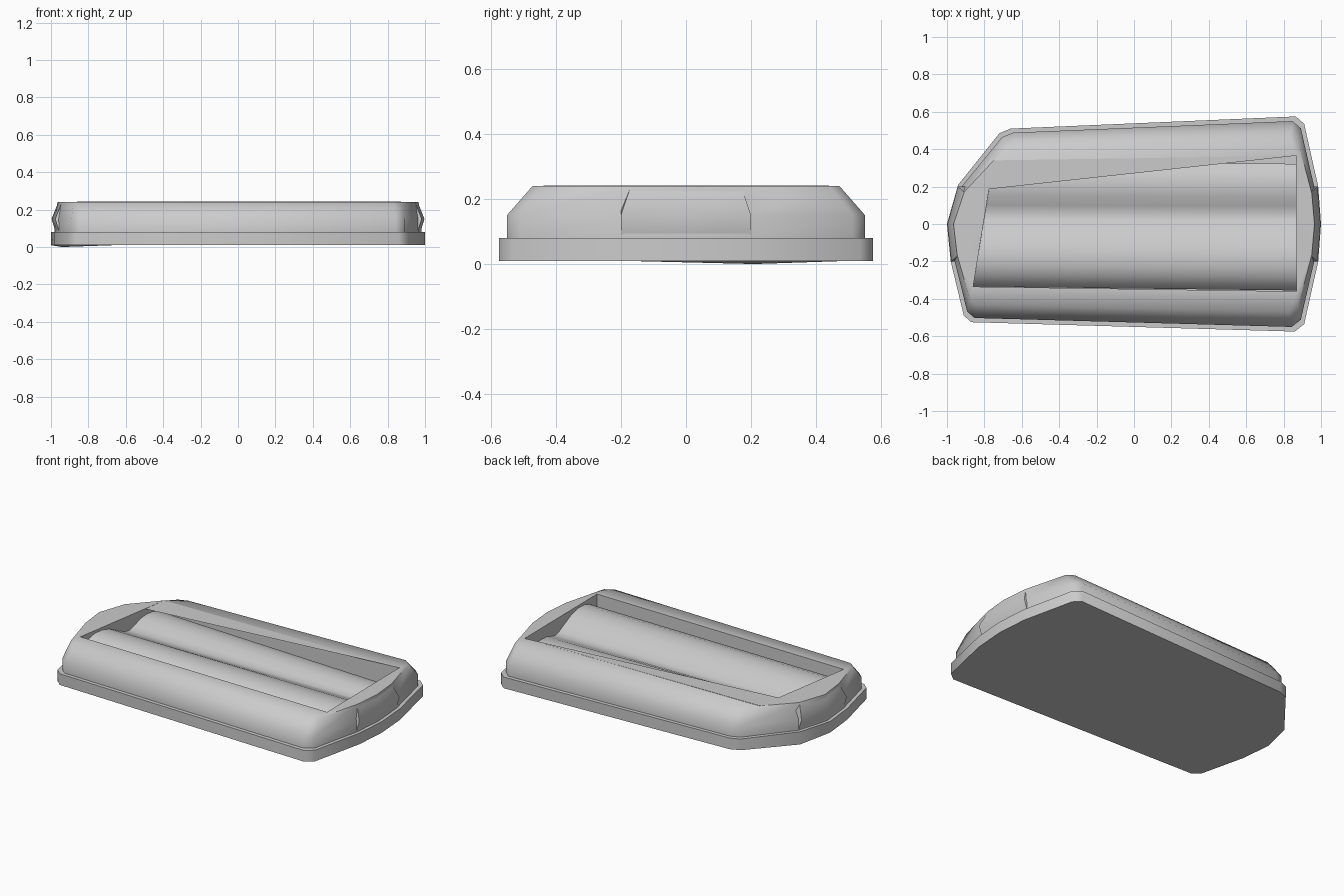
import bpy
import bmesh
import math

cube = bpy.data.objects.get("Cube")
if cube:
    bpy.data.objects.remove(cube, do_unlink=True)

grey = bpy.data.materials.new("light_grey")
grey.use_nodes = True
grey.diffuse_color = (0.6, 0.6, 0.6, 1)
grey.node_tree.nodes["Principled BSDF"].inputs["Base Color"].default_value = (0.6, 0.6, 0.6, 1)


def finish(bm, name, angle):
    """Turn a bmesh into a named, smooth shaded grey object."""
    bmesh.ops.recalc_face_normals(bm, faces=bm.faces)
    mesh = bpy.data.meshes.new(name)
    bm.to_mesh(mesh)
    bm.free()
    mesh.materials.append(grey)
    obj = bpy.data.objects.new(name, mesh)
    bpy.context.collection.objects.link(obj)
    bpy.ops.object.select_all(action='DESELECT')
    obj.select_set(True)
    bpy.context.view_layer.objects.active = obj
    bpy.ops.object.shade_smooth_by_angle(angle=math.radians(angle))
    return obj


def ring(bm, points):
    return [bm.verts.new(p) for p in points]


def skin(bm, a, b, closed=True):
    """Join two rings of equal length with quads."""
    n = len(a)
    for i in range(n if closed else n - 1):
        j = (i + 1) % n
        bm.faces.new((a[i], a[j], b[j], b[i]))


def loop_edges(bm, verts):
    result = []
    for a, b in zip(verts, verts[1:] + verts[:1]):
        result.append(bm.edges.get((a, b)) or bm.edges.new((a, b)))
    return result


# Plan outline, counter-clockwise from the right tip
outline = [(-1.0, 0), (-0.98, -0.2), (-0.91, -0.49), (-0.87, -0.525),
           (0.86, -0.575), (0.91, -0.535), (0.985, -0.2), (1.0, 0),
           (0.985, 0.2), (0.91, 0.535), (0.865, 0.575), (-0.66, 0.51),
           (-0.72, 0.49), (-0.94, 0.21)]
outline[-3:-1] = [(-0.66, 0.51), (-0.72, 0.485)]


def level(sx, sy, z):
    return [(x * sx, y * sy, z) for x, y in outline]


# Base plate, its underside dipping slightly at one corner
bm = bmesh.new()
low = ring(bm, level(1, 1, 0.01))
low[-1].co.z = 0
high = ring(bm, level(1, 1, 0.08))
skin(bm, low, high)
bm.faces.new(low)
bm.faces.new(high)
finish(bm, "base_plate", 50)

# Upper shell with bevelled sides and a sunken tray
bm = bmesh.new()
foot = ring(bm, level(0.98, 0.957, 0.075))
waist = ring(bm, level(0.98, 0.957, 0.15))
crown = ring(bm, level(0.965, 0.82, 0.24))
tray = [(-0.86, -0.335), (0.87, -0.36), (0.865, 0.365), (-0.75, 0.34)]
rim = ring(bm, [(x, y, 0.242) for x, y in tray])
floor = ring(bm, [(x, y, 0.1) for x, y in tray])
skin(bm, foot, waist)
skin(bm, waist, crown)
bmesh.ops.triangle_fill(bm, use_beauty=True, normal=(0, 0, 1),
                        edges=loop_edges(bm, crown) + loop_edges(bm, rim))
skin(bm, rim, floor)
bm.faces.new(floor)
bm.faces.new(foot)
finish(bm, "upper_shell", 55)

# Two long rounded ridges filling the tray; the rear one sinks towards +x
profile = [(-0.335, 0.14), (-0.31, 0.175), (-0.27, 0.207), (-0.22, 0.224),
           (-0.16, 0.226), (-0.1, 0.212), (-0.04, 0.182), (0.02, 0.153),
           (0.06, 0.15), (0.1, 0.168), (0.15, 0.193), (0.2, 0.205),
           (0.25, 0.203), (0.3, 0.188), (0.335, 0.165)]
bm = bmesh.new()
near = ring(bm, [(-0.86 + 0.11 * (y + 0.335) / 0.67, y, z) for y, z in profile])
far = ring(bm, [(0.87, y * (1.06 if y < 0 else 0.96), z - 0.035 * max(0, min(1, (y - 0.02) / 0.18)))
                for y, z in profile])
skin(bm, near, far, closed=False)
edge_a = ring(bm, [(near[-1].co.x, near[-1].co.y, 0.1), (far[-1].co.x, far[-1].co.y, 0.1)])
bm.faces.new((near[-1], far[-1], edge_a[1], edge_a[0]))
ridges = finish(bm, "tray_ridges", 50)
# Make sure the open sheet faces upwards
if ridges.data.polygons[4].normal.z < 0:
    ridges.data.flip_normals()

# Undercut grip lip at each end
for name, columns in (("left_grip_lip", [(0.985, -0.2), (1.0, 0), (0.985, 0.2)]),
                      ("right_grip_lip", [(-0.98, -0.2), (-1.0, 0), (-0.945, 0.2)])):
    bm = bmesh.new()
    sections = []
    for x, y in columns:
        side = math.copysign(1, x)
        sections.append(ring(bm, [(x - side * 0.026, y, 0.075), (x - side * 0.003, y, 0.15),
                                  (x - side * 0.038, y * 0.85, 0.238),
                                  (side * 0.9, y, 0.2), (side * 0.9, y, 0.075)]))
    skin(bm, sections[0], sections[1])
    skin(bm, sections[1], sections[2])
    bm.faces.new(sections[0])
    bm.faces.new(sections[2])
    finish(bm, name, 40)
